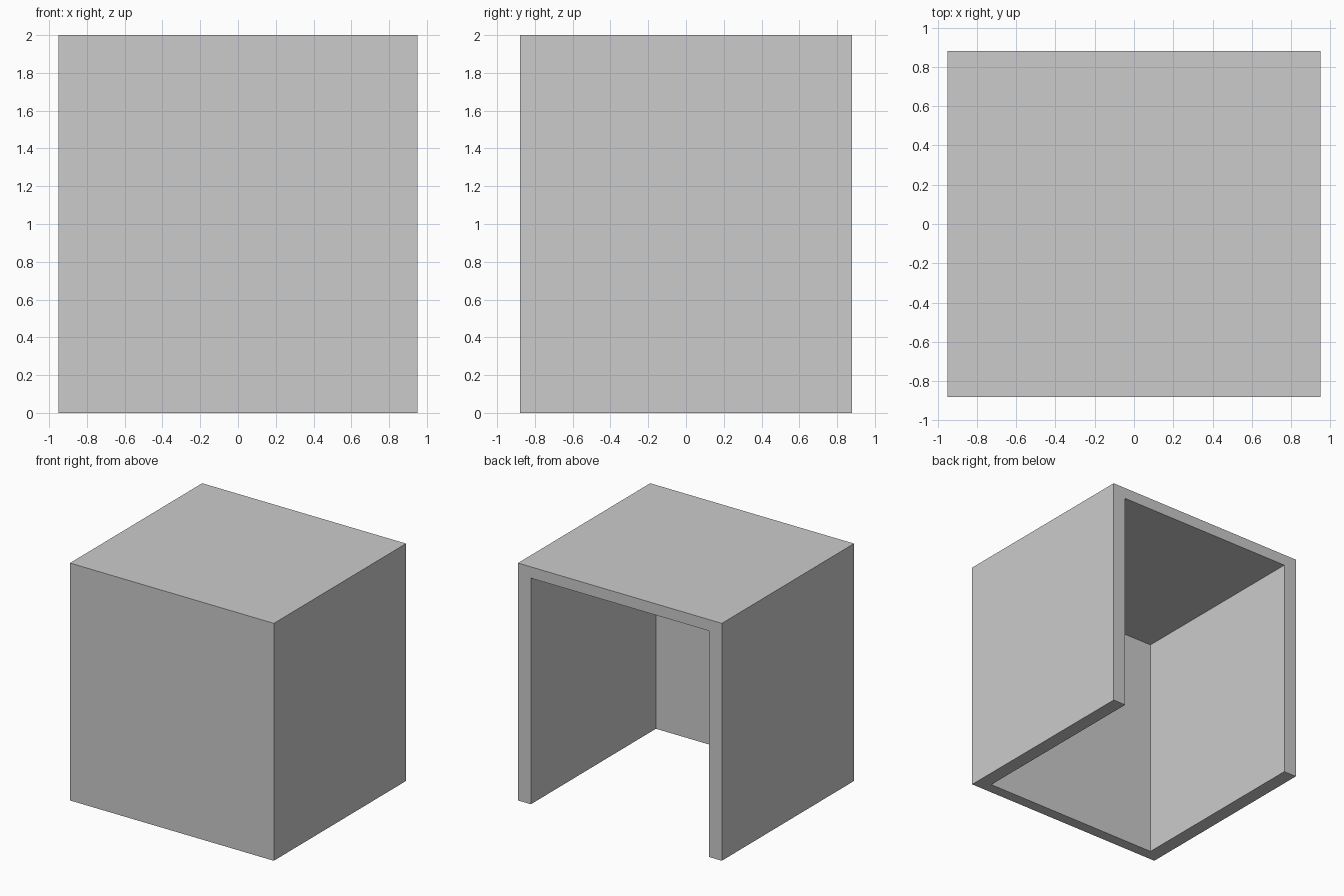
import bpy

if "Cube" in bpy.data.objects:
    bpy.data.objects.remove(bpy.data.objects["Cube"])


def box(name, x0, x1, y0, y1, z0, z1):
    bpy.ops.mesh.primitive_cube_add(
        size=1, location=((x0 + x1) / 2, (y0 + y1) / 2, (z0 + z1) / 2))
    ob = bpy.context.object
    ob.name = name
    ob.scale = (x1 - x0, y1 - y0, z1 - z0)
    bpy.ops.object.transform_apply(location=True, rotation=False, scale=True)
    return ob


W, D, H = 0.95, 0.88, 2.0            # half width, half depth, height
SIDE, FRONT, TOP = 0.12, 0.095, 0.095  # wall thicknesses

# Outer block
shell = box("cover_shell", -W, W, -D, D, 0, H)

# Hollow, open at the back and underneath
hollow = box("hollow_cutter", -W + SIDE, W - SIDE, -D + FRONT, D + 0.5, -0.5, H - TOP)
hollow.hide_render = True

cut = shell.modifiers.new("hollow", 'BOOLEAN')
cut.operation = 'DIFFERENCE'
cut.solver = 'EXACT'
cut.object = hollow
bpy.context.view_layer.objects.active = shell
bpy.ops.object.modifier_apply(modifier=cut.name)
bpy.data.objects.remove(hollow)
